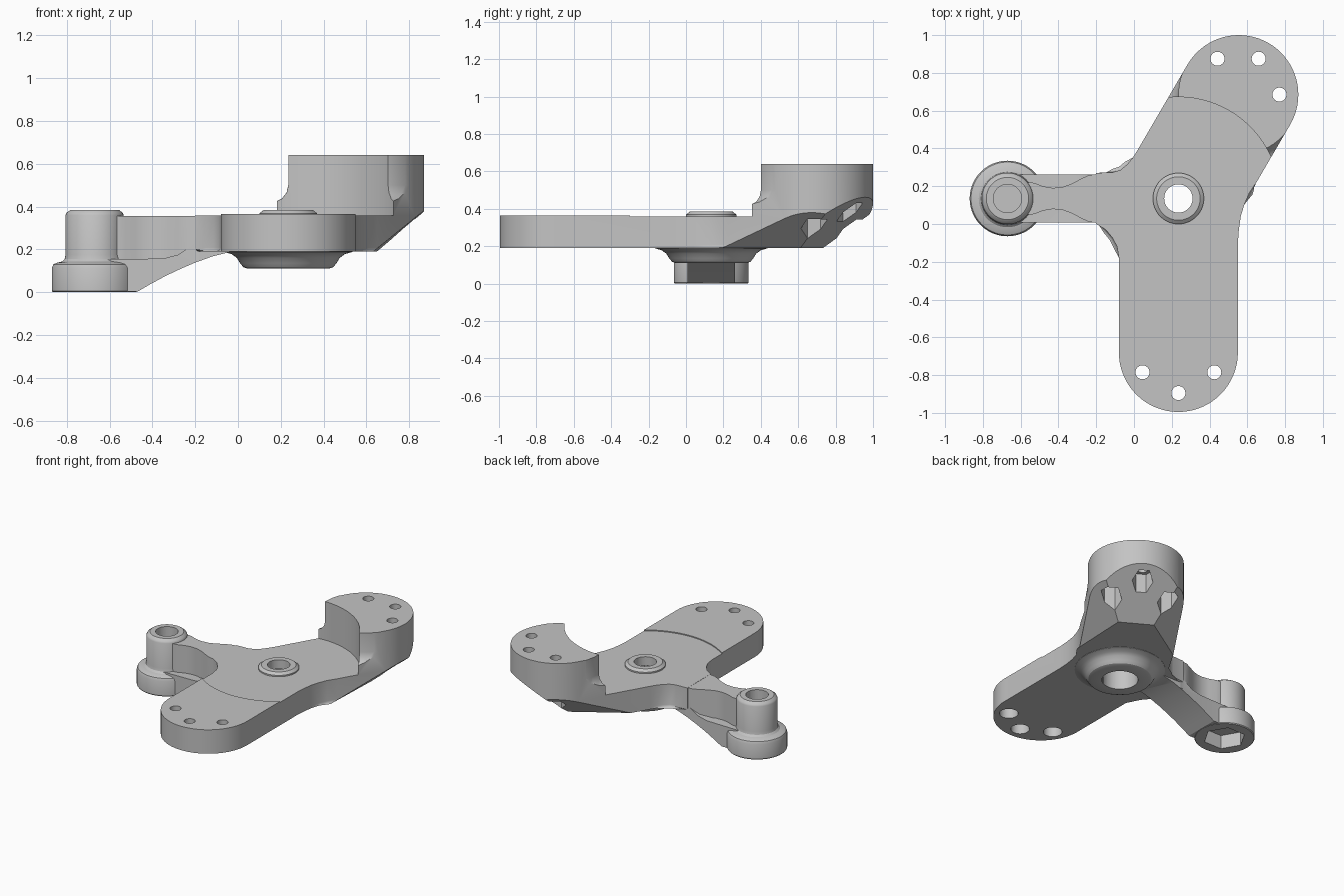
import bpy, bmesh, math
from mathutils import Matrix, Vector

old = bpy.data.objects.get("Cube")
if old:
    bpy.data.objects.remove(old, do_unlink=True)

grey = bpy.data.materials.new("plain_grey")
grey.use_nodes = True
grey.diffuse_color = (0.55, 0.55, 0.55, 1)
grey.node_tree.nodes["Principled BSDF"].inputs["Base Color"].default_value = (0.55, 0.55, 0.55, 1)

HUB = (0.235, 0.135)
FRONT_END = (0.235, -0.68)
RAISED_END = (0.555, 0.685)
SIDE_END = (-0.67, 0.135)
R = 0.315                      # half width of the two broad arms
ANG = math.radians(60)         # heading of the raised arm
DIR = Vector((math.cos(ANG), math.sin(ANG), 0))
ACROSS = Vector((math.sin(ANG), -math.cos(ANG), 0))


def make(name, bm):
    bmesh.ops.recalc_face_normals(bm, faces=bm.faces)
    me = bpy.data.meshes.new(name)
    bm.to_mesh(me)
    bm.free()
    me.materials.append(grey)
    ob = bpy.data.objects.new(name, me)
    bpy.context.collection.objects.link(ob)
    return ob


def prism(name, pts, w0, w1, matrix=None, bevel=0):
    """Extrude a flat outline from w0 to w1."""
    bm = bmesh.new()
    lo = [bm.verts.new((u, v, w0)) for u, v in pts]
    hi = [bm.verts.new((u, v, w1)) for u, v in pts]
    bottom = bm.faces.new(lo[::-1])
    bm.faces.new(hi)
    n = len(pts)
    for i in range(n):
        j = (i + 1) % n
        bm.faces.new((lo[i], lo[j], hi[j], hi[i]))
    if bevel:
        bmesh.ops.bevel(bm, geom=list(bottom.edges), offset=bevel, segments=3,
                        profile=0.5, affect='EDGES')
    if matrix:
        bm.transform(matrix)
    return make(name, bm)


def upright(angle, origin):
    """Frame whose outline plane is (heading, height)."""
    c, s = math.cos(angle), math.sin(angle)
    return Matrix(((c, 0, s, origin[0]), (s, 0, -c, origin[1]), (0, 1, 0, 0), (0, 0, 0, 1)))


def lathe(name, pts, centre, steps=72):
    """Spin a closed (radius, height) outline about a vertical axis."""
    bm = bmesh.new()
    vs = [bm.verts.new((r, 0, z)) for r, z in pts]
    es = [bm.edges.new((vs[i], vs[(i + 1) % len(vs)])) for i in range(len(vs))
          if pts[i][0] + pts[(i + 1) % len(vs)][0] > 0]
    bmesh.ops.spin(bm, geom=vs + es, cent=(0, 0, 0), axis=(0, 0, 1),
                   angle=math.tau, steps=steps)
    bmesh.ops.remove_doubles(bm, verts=bm.verts, dist=1e-5)
    bmesh.ops.translate(bm, verts=bm.verts, vec=(centre[0], centre[1], 0))
    return make(name, bm)


def arc(centre, r, a0, a1, n):
    return [(centre[0] + r * math.cos(math.radians(a0 + (a1 - a0) * i / n)),
             centre[1] + r * math.sin(math.radians(a0 + (a1 - a0) * i / n)))
            for i in range(n + 1)]


def post(name, centre, r, z0, z1, sides=48, turn=0):
    return prism(name, arc(centre, r, turn, turn + 360 - 360 / sides, sides - 1), z0, z1)


def below_plane(name, along, across, s0, t0):
    """Block under a sloped plane that meets z = 0.19 at (s0, t0) of the raised arm."""
    grad = DIR * along + ACROSS * across
    normal = Vector((-grad.x, -grad.y, 1)).normalized()
    point = Vector((*HUB, 0.19)) + DIR * s0 + ACROSS * t0
    bm = bmesh.new()
    bmesh.ops.create_cube(bm, size=4)
    bm.transform(Matrix.Translation(point) @ normal.to_track_quat('Z', 'Y').to_matrix().to_4x4()
                 @ Matrix.Translation((0, 0, -2)))
    return make(name, bm)


def combine(target, parts, op):
    bpy.context.view_layer.objects.active = target
    for p in parts:
        p.hide_render = True
        m = target.modifiers.new(op, 'BOOLEAN')
        m.operation, m.solver, m.object = op, 'EXACT', p
        bpy.ops.object.modifier_apply(modifier=m.name)
        bpy.data.objects.remove(p, do_unlink=True)


# Main body: front arm, raised arm and the root of the side arm
outline = arc(FRONT_END, R, 180, 360, 36)
outline += [(0.55, -0.1), (0.555, -0.03), (0.565, 0.04), (0.585, 0.105), (0.61, 0.163), (0.65, 0.2235)]
outline += arc(RAISED_END, R, -30, 150, 36)
outline += [(0.02, 0.393), (-0.005, 0.353), (-0.035, 0.316), (-0.07, 0.287), (-0.11, 0.274),
            (-0.2, 0.27), (-0.2, 0.0), (-0.15, -0.03), (-0.113, -0.075), (-0.09, -0.12), (-0.08, -0.18)]
body = prism("arm_bracket", outline, 0.19, 0.64, bevel=0.018)

# Lower the plate, sweep out the round recess and flare the raised pad's foot
combine(body, [
    prism("plate_cutter", [(-2, 0.365), (0.35, 0.365), (0.35, 1), (-2, 1)], -2, 2, upright(ANG, HUB)),
    post("recess_cutter", HUB, 0.537, 0.358, 0.9, 128),
    lathe("flare_cutter", [(0.32, 0.9), (0.32, 0.5), (0.328, 0.465), (0.35, 0.437), (0.38, 0.422),
                           (0.42, 0.415), (0.6, 0.415), (0.6, 0.9)], RAISED_END),
    # Sloped underside of the raised arm
    below_plane("end_slope", 0.82, 0, 0.62, 0),
    below_plane("side_slope_a", 0.405, 0.77, 0.25, R),
    below_plane("side_slope_b", 0.405, -0.77, 0.25, -R),
], 'DIFFERENCE')

# Hub boss and collar, side arm web, neck and end post
half = [(-0.62, 0.09), (-0.53, 0.083), (-0.48, 0.064), (-0.43, 0.056), (-0.38, 0.06),
        (-0.33, 0.078), (-0.28, 0.105), (-0.24, 0.123), (-0.18, 0.132)]
neck = [(x, 0.135 - w) for x, w in half] + [(x, 0.135 + w) for x, w in half[::-1]]
web = [(-0.67, 0.002), (-0.47, 0.002), (-0.41, 0.037), (-0.34, 0.075), (-0.27, 0.108), (-0.2, 0.138),
       (-0.12, 0.167), (-0.04, 0.187), (0.05, 0.2), (0.05, 0.26), (-0.15, 0.26),
       (-0.22, 0.215), (-0.28, 0.175), (-0.35, 0.157), (-0.67, 0.153)]
combine(body, [
    lathe("hub_boss", [(0, 0.11), (0.19, 0.11), (0.21, 0.117), (0.225, 0.135), (0.24, 0.16),
                       (0.265, 0.178), (0.3, 0.188), (0.3, 0.23), (0, 0.23)], HUB),
    lathe("hub_collar", [(0, 0.33), (0.135, 0.33), (0.135, 0.368), (0.115, 0.384), (0, 0.384)], HUB),
    prism("side_web", web, -0.128, 0.128, upright(0, (0, 0.135))),
    prism("side_neck", neck, 0.146, 0.357),
    lathe("side_post", [(0, 0), (0.195, 0), (0.2, 0.006), (0.2, 0.112), (0.193, 0.13), (0.175, 0.138),
                        (0.152, 0.143), (0.14, 0.155), (0.136, 0.175), (0.136, 0.36),
                        (0.13, 0.372), (0.112, 0.385), (0, 0.385)], SIDE_END),
], 'UNION')

# Bores, nut pockets and bolt holes
cutters = [post("hub_bore", HUB, 0.075, -0.1, 1),
           post("hub_counterbore", HUB, 0.12, -0.1, 0.32),
           post("side_bore", SIDE_END, 0.075, -0.1, 1),
           post("side_nut_pocket", SIDE_END, 0.14, -0.1, 0.1, 6)]
for c in [(0.045, -0.785), (0.235, -0.895), (0.425, -0.785)]:
    cutters += [post("front_hole", c, 0.037, -0.1, 1, 32),
                post("front_counterbore", c, 0.062, -0.1, 0.27, 32)]
for c in [(0.442, 0.875), (0.66, 0.875), (0.77, 0.685)]:
    cutters += [post("raised_hole", c, 0.037, -0.1, 1, 32),
                post("raised_nut_pocket", c, 0.07, -0.1, 0.47, 6, 30)]
combine(body, cutters, 'DIFFERENCE')

# Smooth curved walls, keep edges crisp
bpy.ops.object.select_all(action='DESELECT')
body.select_set(True)
bpy.context.view_layer.objects.active = body
bpy.ops.object.shade_smooth_by_angle(angle=math.radians(30))
